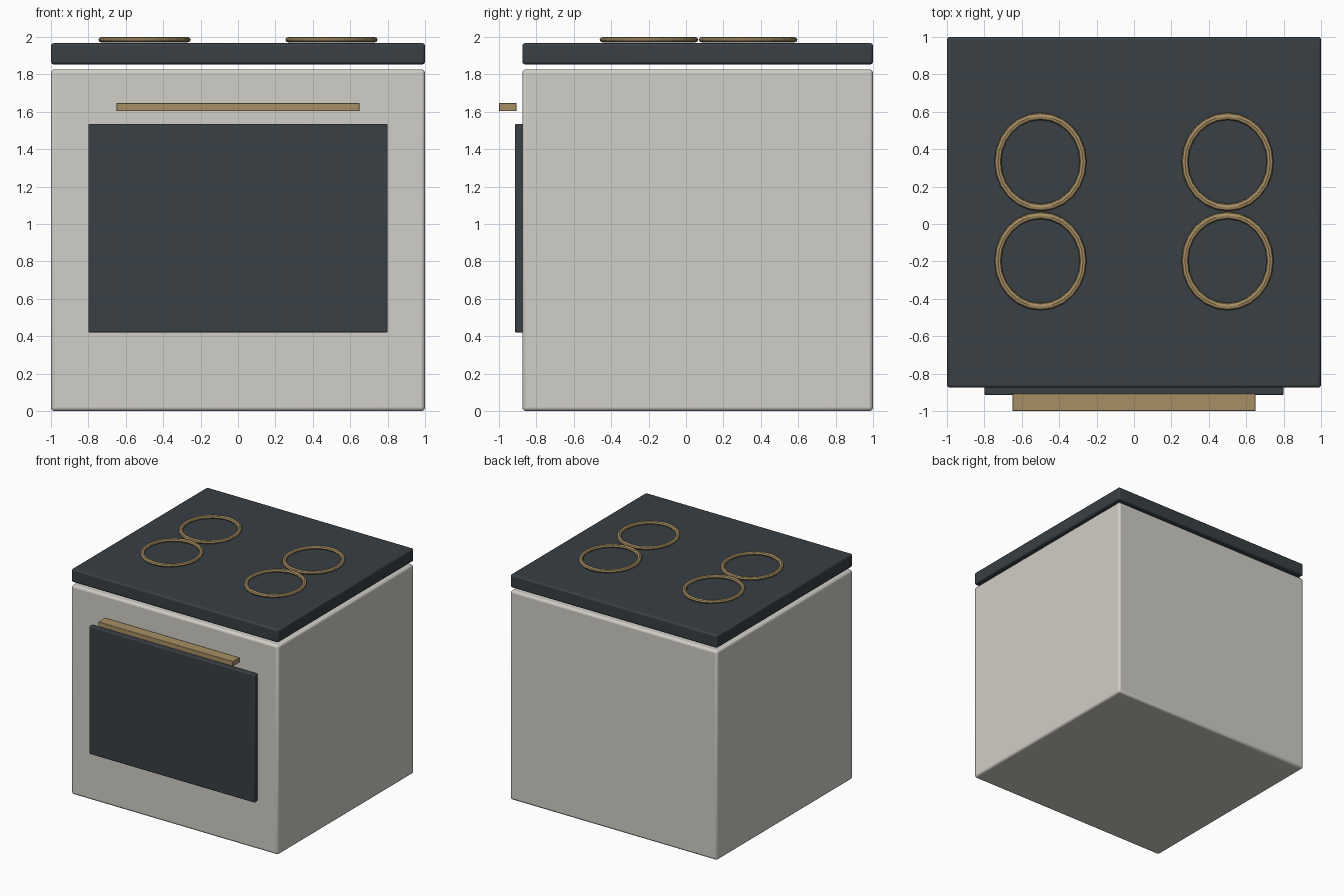
import bpy, math
from mathutils import Vector

if "Cube" in bpy.data.objects:
    bpy.data.objects.remove(bpy.data.objects["Cube"])


def material(name, rgb):
    m = bpy.data.materials.new(name)
    m.diffuse_color = (*rgb, 1)
    m.use_nodes = True
    m.node_tree.nodes["Principled BSDF"].inputs["Base Color"].default_value = m.diffuse_color
    return m


enamel = material("enamel", (0.64, 0.62, 0.57))
dark = material("dark_glass", (0.04, 0.05, 0.058))
brass = material("brass", (0.39, 0.275, 0.127))


def box(name, lo, hi, mat, bevel, segments=3):
    """Rounded box between two corners."""
    lo, hi = Vector(lo), Vector(hi)
    bpy.ops.mesh.primitive_cube_add(size=1, location=(lo + hi) / 2)
    ob = bpy.context.object
    ob.name = name
    ob.scale = hi - lo
    bpy.ops.object.transform_apply(location=False, rotation=False, scale=True)
    b = ob.modifiers.new("bevel", 'BEVEL')
    b.width, b.segments = bevel, segments
    ob.data.materials.append(mat)
    bpy.ops.object.shade_smooth_by_angle(angle=math.radians(40))
    return ob


# Oven body and separate cooktop slab above a narrow gap
box("body", (-1, -0.875, 0), (1, 1, 1.827), enamel, 0.02)
box("cooktop", (-1, -0.875, 1.853), (1, 1, 1.967), dark, 0.015)

# Door panel and bar handle on the front
box("door", (-0.8, -0.915, 0.42), (0.8, -0.865, 1.535), dark, 0.008)
box("handle", (-0.65, -1, 1.603), (0.65, -0.906, 1.647), brass, 0.004, 2)

# Four flattened burner rings, slightly longer front to back
for side, x in (("left", -0.5), ("right", 0.5)):
    for row, y in (("front", -0.198), ("back", 0.332)):
        bpy.ops.mesh.primitive_torus_add(
            location=(x, y, 1.985), major_segments=24, minor_segments=8,
            major_radius=0.228, minor_radius=0.0185)
        ring = bpy.context.object
        ring.name = f"burner_{row}_{side}"
        ring.scale = (1, 1.07, 0.8)
        bpy.ops.object.transform_apply(location=False, rotation=False, scale=True)
        ring.data.materials.append(brass)
